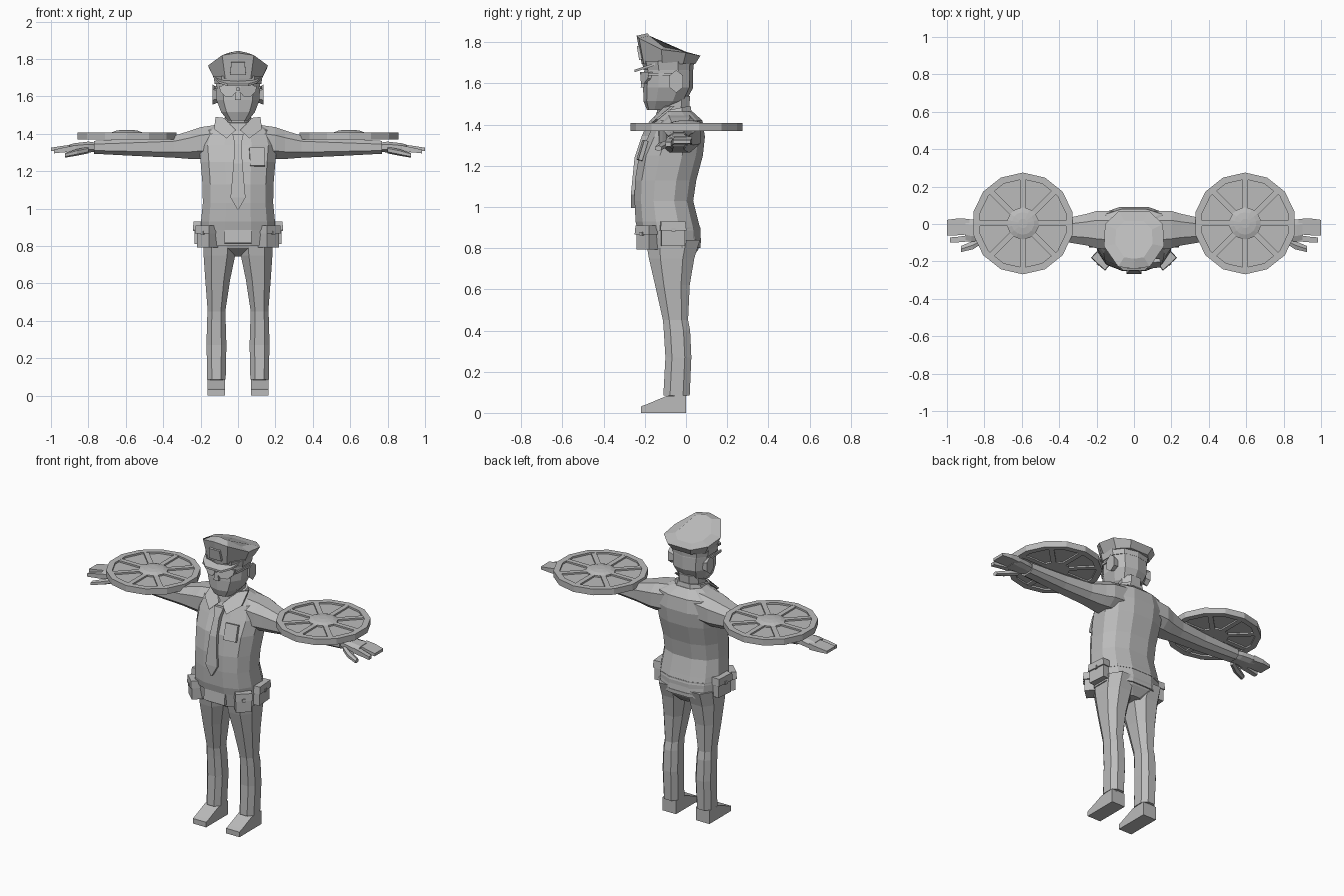
import bpy, bmesh, math
from mathutils import Vector, Matrix

grey = bpy.data.materials.new("plain_grey")
grey.diffuse_color = (0.5, 0.5, 0.5, 1)


def finish(name, bm, mirror=False):
    bmesh.ops.recalc_face_normals(bm, faces=bm.faces)
    me = bpy.data.meshes.new(name)
    bm.to_mesh(me)
    bm.free()
    me.materials.append(grey)
    ob = bpy.data.objects.new(name, me)
    bpy.context.collection.objects.link(ob)
    if mirror:
        ob.modifiers.new("mirror", 'MIRROR').use_mirror_merge = False
    return ob


def loft(name, rings, mirror=False, caps=True, close=False):
    bm = bmesh.new()
    vs = [[bm.verts.new(p) for p in r] for r in rings]
    n = len(vs[0])
    pairs = list(zip(vs, vs[1:])) + ([(vs[-1], vs[0])] if close else [])
    for a, b in pairs:
        for i in range(n):
            j = (i + 1) % n
            bm.faces.new((a[i], a[j], b[j], b[i]))
    if caps and not close:
        bm.faces.new(vs[0])
        bm.faces.new(vs[-1])
    return finish(name, bm, mirror)


def oval(u0, u1, v0, v1, n=8, p=0.8, turn=0.5):
    """Rounded-box cross-section between the given limits."""
    pts = []
    for i in range(n):
        a = 2 * math.pi * (i + turn) / n
        c, s = math.cos(a), math.sin(a)
        pts.append([math.copysign(abs(c) ** p, c), math.copysign(abs(s) ** p, s)])
    mu, mv = max(q[0] for q in pts), max(q[1] for q in pts)
    return [((u0 + u1) / 2 + q[0] / mu * (u1 - u0) / 2,
             (v0 + v1) / 2 + q[1] / mv * (v1 - v0) / 2) for q in pts]


def stack(name, secs, n=8, p=0.8, **kw):
    """Loft upward; each section is z, x0, x1, y0, y1 and optional front drop."""
    rings = []
    for z, x0, x1, y0, y1, *t in secs:
        tilt = t[0] if t else 0
        rings.append([(x, y, z + tilt * (y - (y0 + y1) / 2)) for x, y in oval(x0, x1, y0, y1, n, p)])
    return loft(name, rings, **kw)


def limb(name, secs, n=8, p=0.8):
    """Loft outward along x; each section is x, y0, y1, z0, z1."""
    return loft(name, [[(x, y, z) for y, z in oval(y0, y1, z0, z1, n, p)]
                       for x, y0, y1, z0, z1 in secs], mirror=True)


def box(name, c, size, rot=(0, 0, 0), mirror=False, taper=1.0):
    bm = bmesh.new()
    bmesh.ops.create_cube(bm, size=1)
    for v in bm.verts:
        k = taper if v.co.z > 0 else 1
        v.co = Vector((v.co.x * size[0] * k, v.co.y * size[1] * k, v.co.z * size[2]))
    m = Matrix.Translation(c)
    for ax, r in zip('ZYX', reversed(rot)):
        m = m @ Matrix.Rotation(r, 4, ax)
    bm.transform(m)
    return finish(name, bm, mirror)


def plate(name, pts, thick, mirror=False):
    """Flat outline thickened toward the back."""
    return loft(name, [pts, [(x, y + thick, z) for x, y, z in pts]], mirror)


# Shirt, collar and neck
stack("shirt", [(0.885, -.198, .198, -.235, .072), (0.93, -.198, .198, -.245, .06),
                (1.03, -.188, .188, -.25, .035), (1.13, -.19, .19, -.248, .05),
                (1.25, -.2, .2, -.228, .082), (1.34, -.208, .208, -.185, .092),
                (1.42, -.185, .185, -.15, .08), (1.465, -.09, .09, -.125, .03)], n=12)
stack("neck", [(1.40, -.07, .07, -.14, .01), (1.54, -.07, .07, -.14, .02)])
stack("collar_stand", [(1.42, -.105, .105, -.155, .03, .25), (1.475, -.085, .085, -.145, .022, .2)])
plate("collar_flap", [(.012, -.175, 1.42), (.06, -.205, 1.375), (.128, -.15, 1.425),
                      (.12, -.07, 1.49), (.075, -.11, 1.485)], .015, True)

# Tie, shirt pocket
loft("tie", [[(-.03, -.19, 1.40), (.03, -.19, 1.40), (.03, -.17, 1.40), (-.03, -.17, 1.40)],
             [(-.018, -.215, 1.345), (.018, -.215, 1.345), (.018, -.17, 1.345), (-.018, -.17, 1.345)],
             [(-.024, -.25, 1.24), (.024, -.25, 1.24), (.024, -.22, 1.24), (-.024, -.22, 1.24)],
             [(-.04, -.268, 1.06), (.04, -.268, 1.06), (.04, -.24, 1.06), (-.04, -.24, 1.06)],
             [(-.003, -.268, 0.995), (.003, -.268, 0.995), (.003, -.24, 0.995), (-.003, -.24, 0.995)]])
box("shirt_pocket", (.102, -.212, 1.275), (.08, .02, .10), (-.3, 0, .12))

# Sleeves
limb("sleeve", [(.10, -.14, .07, 1.27, 1.45), (.20, -.13, .07, 1.265, 1.435),
                (.25, -.115, .055, 1.265, 1.418), (.34, -.10, .035, 1.272, 1.39),
                (.52, -.095, .02, 1.28, 1.378), (.77, -.085, .015, 1.293, 1.362)])
# Hands
limb("palm", [(.74, -.065, 0, 1.305, 1.35), (.80, -.085, .015, 1.30, 1.358),
              (.87, -.095, .025, 1.30, 1.35), (.90, -.085, .025, 1.303, 1.343)])
limb("fingers", [(.88, -.055, .027, 1.305, 1.343), (.94, -.06, .03, 1.308, 1.335),
                 (1.0, -.062, .022, 1.308, 1.325)], 4, 1)
limb("index_finger", [(.87, -.092, -.058, 1.305, 1.338), (.94, -.098, -.068, 1.30, 1.325),
                      (.985, -.1, -.072, 1.295, 1.315)], 4, 1)
limb("thumb", [(.80, -.095, -.06, 1.295, 1.33), (.86, -.135, -.09, 1.283, 1.318),
               (.925, -.15, -.118, 1.272, 1.298)], 6, .9)

# Wheels resting on the arms
WX, WY, N = .594, .003, 14


def circle(r, z, n=N):
    return [(WX + r * math.cos(2 * math.pi * (i + .5) / n),
             WY + r * math.sin(2 * math.pi * (i + .5) / n), z) for i in range(n)]


loft("wheel_rim", [circle(.272, 1.37), circle(.272, 1.408), circle(.236, 1.408),
                   circle(.236, 1.37)], mirror=True, close=True)
loft("wheel_plate", [circle(.25, 1.38), circle(.25, 1.397)], mirror=True)
loft("wheel_hub", [circle(.085, 1.371), circle(.085, 1.407), circle(.06, 1.416),
                   circle(.025, 1.421)], mirror=True)
for k in range(4):
    box("wheel_spoke", (WX, WY, 1.389), (.49, .03, .036), (0, 0, k * math.pi / 4), True)

# Head, ears, nose
stack("head", [(1.472, -.055, .055, -.19, -.07), (1.515, -.09, .09, -.207, .0),
               (1.58, -.115, .115, -.208, .035), (1.66, -.118, .118, -.203, .035),
               (1.70, -.118, .118, -.195, .03)], n=10)
limb("ear", [(.10, -.065, -.02, 1.57, 1.64), (.137, -.08, -.015, 1.555, 1.665)], 6, .9)
box("nose", (0, -.21, 1.605), (.035, .02, .05), taper=.6)
# Sunglasses
plate("lens", [(.008, -.222, 1.655), (.008, -.222, 1.625), (.03, -.218, 1.60), (.07, -.205, 1.60),
               (.095, -.185, 1.625), (.1, -.178, 1.655)], .015, True)
box("glasses_bridge", (0, -.217, 1.65), (.03, .012, .012))
box("glasses_arm", (.119, -.12, 1.645), (.01, .13, .014), (0, 0, -.08), True)

# Peaked cap
stack("cap_band", [(1.665, -.124, .124, -.205, .035), (1.71, -.132, .132, -.215, .04)], n=10)
half = [(.085, -.228, 1.82), (.16, -.12, 1.765), (.155, 0, 1.75), (.08, .07, 1.735)]
edge = [(0, -.24, 1.832)] + half + [(-x, y, z) for x, y, z in reversed(half)]
low = [(x * .8, -.085 + (y + .085) * .84, 1.695) for x, y, z in edge]
mid = [(x * .62, -.085 + (y + .085) * .65, z + .012) for x, y, z in edge]
loft("cap_crown", [low, edge, mid])
loft("cap_visor", [[(.11 * c, -.15 - .105 * s, 1.70 - .035 * s + dz) for c, s in
                    [(1.1, 0), (.9, .55), (.5, .95), (-.5, .95), (-.9, .55), (-1.1, 0)]]
                   for dz in (-.012, 0)])
box("cap_badge", (0, -.222, 1.75), (.085, .025, .068), (.2, 0, 0), taper=.85)

# Belt, buckle and pouches
stack("belt", [(.80, -.192, .192, -.215, .07), (.90, -.197, .197, -.232, .07)], n=12)
box("buckle", (0, -.227, .852), (.145, .02, .075), (-.1, 0, 0))
for tag, c, size, r in (("front", (.163, -.185, .848), (.09, .07, .11), .75),
                        ("side", (.198, -.064, .868), (.115, .06, .115), math.pi / 2 + .08)):
    box(tag + "_pouch", c, size, (0, 0, r), True)
    box(tag + "_pouch_lid", (c[0] + .002, c[1], c[2] + .04), (size[0] + .012, size[1] + .012, .045),
        (0, 0, r), True, .93)
    d = Vector((math.sin(r), -math.cos(r), 0)) * (size[1] / 2 + .006)
    box(tag + "_pouch_button", Vector(c) + d + Vector((0, 0, .022)), (.018, .012, .018), (0, 0, r), True)

# Trousers: hips and legs
stack("hips", [(.745, -.06, .06, -.12, .02), (.79, -.17, .17, -.185, .058),
               (.83, -.188, .188, -.2, .074), (.90, -.19, .19, -.215, .065)], n=12)
stack("trouser_leg", [(.085, .066, .165, -.11, .018), (.27, .062, .168, -.1, .026),
                      (.40, .066, .166, -.108, .02), (.45, .068, .162, -.112, .01),
                      (.62, .042, .175, -.15, .018), (.75, .015, .184, -.18, .04),
                      (.84, .01, .187, -.195, .068)], mirror=True)

# Shoes
stack("ankle", [(.05, .08, .15, -.085, -.005), (.10, .08, .15, -.085, .005)], mirror=True)
shoe = [(0, 0), (-.218, 0), (-.218, .032), (-.19, .042), (-.095, .082), (0, .085)]
loft("shoe", [[(x, y, z) for y, z in shoe] for x in (.07, .163)], mirror=True)
